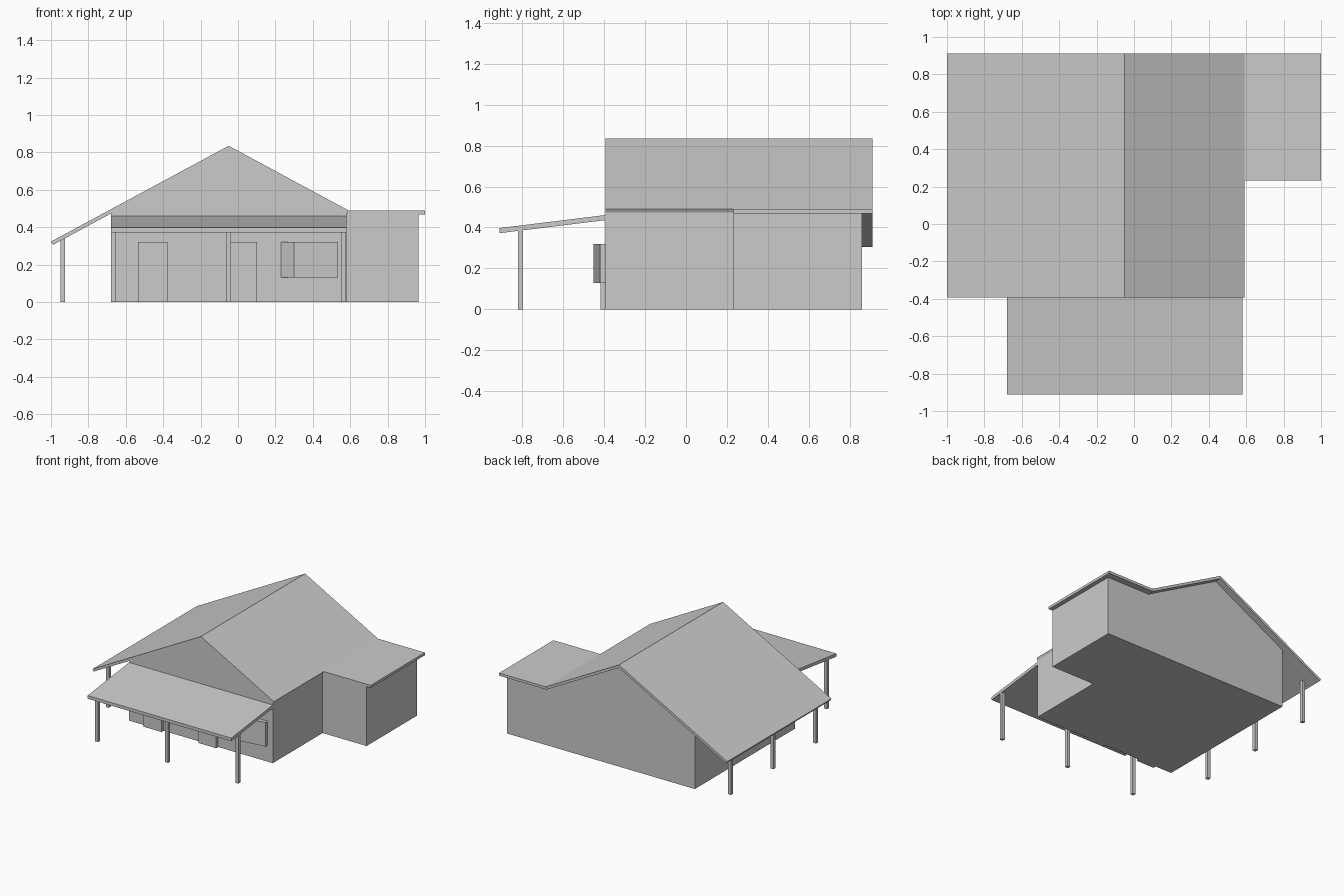
import bpy, bmesh
from mathutils import Vector

if "Cube" in bpy.data.objects:
    bpy.data.objects.remove(bpy.data.objects["Cube"])


def prism(name, profile, axis, lo, hi):
    """Extrude a 2D profile along axis: 'x' uses (y,z), 'y' uses (x,z), 'z' uses (x,y)."""
    def place(a, b, t):
        return {'x': (t, a, b), 'y': (a, t, b), 'z': (a, b, t)}[axis]
    bm = bmesh.new()
    face = bm.faces.new([bm.verts.new(place(a, b, lo)) for a, b in profile])
    out = bmesh.ops.extrude_face_region(bm, geom=[face])
    moved = [g for g in out['geom'] if isinstance(g, bmesh.types.BMVert)]
    bmesh.ops.translate(bm, verts=moved, vec=Vector(place(0, 0, hi - lo)))
    bmesh.ops.recalc_face_normals(bm, faces=bm.faces)
    mesh = bpy.data.meshes.new(name)
    bm.to_mesh(mesh)
    bm.free()
    obj = bpy.data.objects.new(name, mesh)
    bpy.context.collection.objects.link(obj)
    return obj


def box(name, x0, x1, y0, y1, z0, z1):
    return prism(name, [(x0, y0), (x1, y0), (x1, y1), (x0, y1)], 'z', z0, z1)


SLOPE, RIDGE_X, RIDGE_Z, DROP = 0.539, -0.05, 0.835, 0.023
FRONT, BACK_WALL, BACK_EAVE, WING_FRONT = -0.393, 0.86, 0.912, 0.232
LEFT, RIGHT = -0.68, 0.58


def under(x):
    """Height of the main roof underside."""
    return RIDGE_Z - DROP - SLOPE * abs(x - RIDGE_X)


# Gabled main walls and flat-topped side wing
prism("main_walls", [(LEFT, 0), (RIGHT, 0), (RIGHT, under(RIGHT)),
                     (RIDGE_X, under(RIDGE_X)), (LEFT, under(LEFT))],
      'y', FRONT, BACK_WALL)
box("wing_walls", RIGHT, 0.965, WING_FRONT, BACK_WALL, 0, 0.469)

# Main gable roof, with a long left side over the veranda
prism("main_roof", [(-1.0, 0.323), (RIDGE_X, RIDGE_Z), (0.59, 0.49),
                    (0.58, under(0.58)), (RIDGE_X, under(RIDGE_X)),
                    (-0.99, under(-0.99))],
      'y', FRONT, BACK_EAVE)

# Flat wing roof
prism("wing_roof", [(0.58, 0.469), (1.0, 0.469), (1.0, 0.49), (0.59, 0.49)],
      'y', WING_FRONT, BACK_EAVE)

# Sloping porch roof
prism("porch_roof", [(-0.912, 0.372), (FRONT, 0.436), (FRONT, 0.461), (-0.912, 0.397)],
      'x', LEFT, RIGHT)

# Porch posts and side veranda posts
for i in range(3):
    px = -0.667 + i * 0.616
    box(f"porch_post_{i}", px - 0.013, px + 0.013, -0.82, -0.795, 0, 0.386)
    py = -0.285 + i * 0.533
    box(f"side_post_{i}", -0.95, -0.924, py - 0.013, py + 0.013, 0, 0.342)

# Two front doors
for i, x in enumerate((-0.535, -0.055)):
    box(f"front_door_{i}", x, x + 0.157, -0.418, FRONT, 0, 0.32)

# Angled bay window
prism("bay_window", [(0.23, FRONT), (0.30, -0.452), (0.535, -0.42), (0.535, FRONT)],
      'z', 0.13, 0.32)
